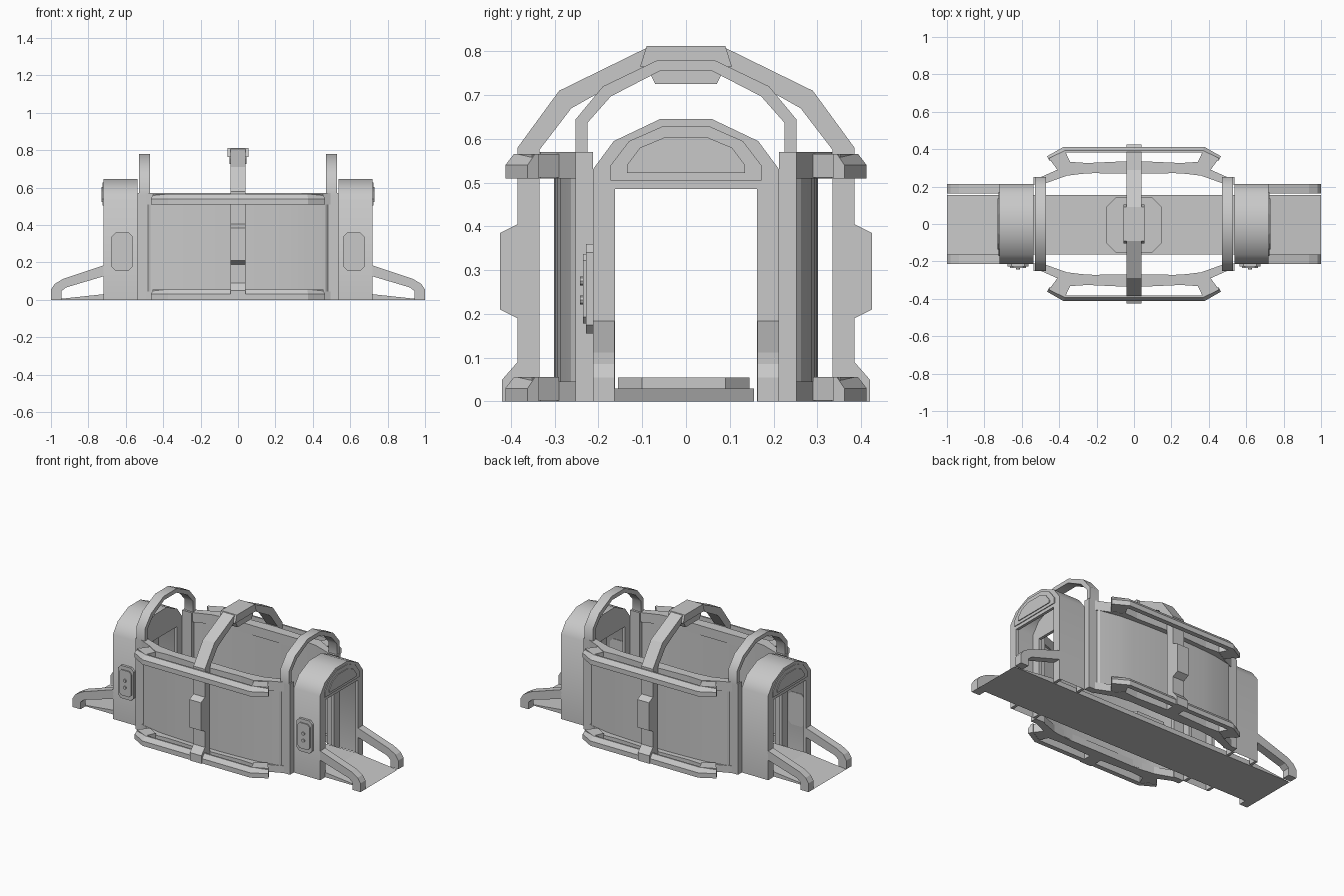
import bpy, bmesh, math
from mathutils import Vector

if "Cube" in bpy.data.objects:
    bpy.data.objects.remove(bpy.data.objects["Cube"])

grey = bpy.data.materials.new("grey_metal")
grey.diffuse_color = (0.58, 0.58, 0.58, 1)
grey.use_nodes = True
grey.node_tree.nodes["Principled BSDF"].inputs["Base Color"].default_value = grey.diffuse_color


def finish(name, bm, smooth=0, recalc=True):
    if recalc:
        bmesh.ops.recalc_face_normals(bm, faces=bm.faces)
    me = bpy.data.meshes.new(name)
    bm.to_mesh(me)
    bm.free()
    me.materials.append(grey)
    ob = bpy.data.objects.new(name, me)
    bpy.context.collection.objects.link(ob)
    if smooth:
        bpy.ops.object.select_all(action='DESELECT')
        ob.select_set(True)
        bpy.context.view_layer.objects.active = ob
        bpy.ops.object.shade_smooth_by_angle(angle=math.radians(smooth))
    return ob


def prism(name, pts, axis, lo, hi, smooth=0):
    """Extrude a 2D outline along an axis: x -> (y,z), y -> (x,z), z -> (x,y)."""
    def place(p, t):
        return {'x': (t, p[0], p[1]), 'y': (p[0], t, p[1]), 'z': (p[0], p[1], t)}[axis]
    bm = bmesh.new()
    a = [bm.verts.new(place(p, lo)) for p in pts]
    b = [bm.verts.new(place(p, hi)) for p in pts]
    bm.faces.new(a)
    bm.faces.new(b)
    for i in range(len(pts)):
        j = (i + 1) % len(pts)
        bm.faces.new((a[i], a[j], b[j], b[i]))
    return finish(name, bm, smooth)


def sheet(name, pts, lo, hi, smooth):
    """Open single-sided skin along x over a (y,z) path, facing outwards."""
    bm = bmesh.new()
    a = [bm.verts.new((lo, *p)) for p in pts]
    b = [bm.verts.new((hi, *p)) for p in pts]
    for i in range(len(pts) - 1):
        f = bm.faces.new((a[i], a[i + 1], b[i + 1], b[i]))
        f.normal_update()
        c = f.calc_center_median()
        if f.normal.dot(Vector((0, c.y, c.z - .25))) < 0:
            f.normal_flip()
    return finish(name, bm, smooth, False)


def both(half):
    """Mirror a half outline (running towards the centre) across 0."""
    return half + [(-u, v) for u, v in reversed(half)]


def band(outer, inner):
    """Closed mirrored strip between an outer and an inner half outline."""
    return both(outer) + both(inner)[::-1]


def sweep(name, path, section):
    """Sweep an (outward offset, z) section along a plan path with mitred corners."""
    bm = bmesh.new()
    P = [Vector(p) for p in path]
    rows = []
    for i, p in enumerate(P):
        dirs = []
        if i > 0:
            dirs.append((p - P[i - 1]).normalized())
        if i < len(P) - 1:
            dirs.append((P[i + 1] - p).normalized())
        normals = [Vector((d.y, -d.x)) for d in dirs]
        n = sum(normals, Vector((0, 0))).normalized()
        n /= n.dot(normals[0])
        if n.y * p.y < 0:
            n = -n
        rows.append([bm.verts.new((p.x + n.x * o, p.y + n.y * o, z)) for o, z in section])
    k = len(section)
    for r, s in zip(rows, rows[1:]):
        for i in range(k):
            bm.faces.new((r[i], r[(i + 1) % k], s[(i + 1) % k], s[i]))
    bm.faces.new(rows[0])
    bm.faces.new(rows[-1])
    return finish(name, bm)


# Floor with ramped ends and a raised octagonal centre plate
prism("floor_ramp", both([(1, 0), (0.72, 0.03)]), 'y', -0.163, 0.155)
prism("centre_plate", [(-.15, -.1), (-.095, -.155), (.095, -.155), (.15, -.1),
                       (.15, .09), (.095, .145), (-.095, .145), (-.15, .09)], 'z', 0.025, 0.055)

# Central hoop: struts with grip blocks, roof arch, cap and lamp
prism("centre_hoop", band(
    [(.42, 0), (.42, .05), (.385, .09), (.385, .19), (.425, .21), (.425, .385),
     (.385, .405), (.385, .58), (.29, .71), (.09, .808)],
    [(.335, 0), (.335, .575), (.262, .67), (.075, .775)]), 'x', -.04, .04)
prism("hoop_cap", both([(.08, .765), (.105, .765), (.09, .812)]), 'x', -.055, .055)
prism("roof_lamp", both([(.085, .775), (.085, .755), (.07, .725)]), 'x', -.046, .046)

for sy in (1, -1):
    # Side wall: gently curved middle, angled end panels
    half = [(.49, .243), (.468, .263), (.345, .288)]
    half += [(x, .303 - .015 * (x / .345) ** 2) for x in (.26, .17, .08)]
    outer = both(half)
    wall = outer + [(x, y - .025) for x, y in reversed(outer)]
    prism("side_wall", [(x, sy * y) for x, y in wall], 'z', .005, .565, 8)

    for z in (0, .51):
        # Wall rim at the top and the foot
        rim = band([(.50, .25), (.41, .29), (.34, .332), (.25, .326), (.05, .335)],
                   [(.48, .215), (.36, .258), (.25, .272), (.05, .27)])
        prism("wall_rim", [(x, sy * y) for x, y in rim], 'z', z, z + .06 if z else .045)
        # Bumper rail with chamfered top edge
        sweep("bumper_rail", [(-.465, sy * .362), (-.375, sy * .413), (.375, sy * .413), (.465, sy * .362)],
              [(0, z), (0, z + .03), (-.02, z + .056), (-.03, z + .056), (-.03, z)])
        # Brackets from rail to rim
        for sx in (1, -1):
            pts = [(.37, .392), (.455, .352), (.41, .29), (.34, .33)]
            prism("rail_bracket", [(sx * x, sy * y) for x, y in pts], 'z', z + .002, z + .056)

arch = [(.213, 0), (.213, .53), (.165, .595), (.06, .645)]
for sx in (1, -1):
    # Doorway: outer skin with a frame at each end
    sheet("doorway_skin", both(arch), sx * .537, sx * .72, 50)
    for lo, hi in ((.537, .555), (.702, .72)):
        prism("door_frame", band(arch, [(.162, 0), (.162, .485)]), 'x', sx * lo, sx * hi, 50)
    # Header over the door with a thin inset panel
    prism("door_header", both([(.172, .505), (.172, .54), (.13, .595), (.055, .628)]),
          'x', sx * .71, sx * .725)
    prism("header_panel", both([(.135, .522), (.135, .54), (.105, .58), (.05, .603)]),
          'x', sx * .72, sx * .73)
    # Hoop above the posts
    prism("end_hoop", band([(.252, .56), (.252, .645), (.19, .72), (.065, .78)],
                           [(.225, .56), (.225, .637), (.172, .697), (.06, .755)]),
          'x', sx * .47, sx * .53, 50)
    for sy in (1, -1):
        # Posts and ramp handrails
        prism("end_post", [(sy * .212, 0), (sy * .252, 0), (sy * .252, .57), (sy * .212, .57)],
              'x', sx * .47, sx * .537)
        rail = [(.715, .185), (.935, .112), (.98, .085), (1, .055), (1, 0), (.945, 0),
                (.945, .045), (.92, .066), (.715, .127)]
        prism("ramp_handrail", [(sx * x, z) for x, z in rail], 'y', sy * .163, sy * .213)
    # Control box with raised face and two buttons on the front side
    for name, k, y0, y1 in (("control_box", 1, -.228, -.21), ("control_face", .78, -.235, -.226)):
        box = [(.055, .0825), (.035, .1025), (-.035, .1025), (-.055, .0825)]
        box += [(u, -v) for u, v in reversed(box)]
        prism(name, [(sx * (.62 + k * u), .2575 + k * v) for u, v in box], 'y', y0, y1)
    for z in (.232, .275):
        ring = [(sx * .62 + .01 * math.cos(a * math.pi / 4), z + .01 * math.sin(a * math.pi / 4))
                for a in range(8)]
        prism("control_button", ring, 'y', -.242, -.23)
